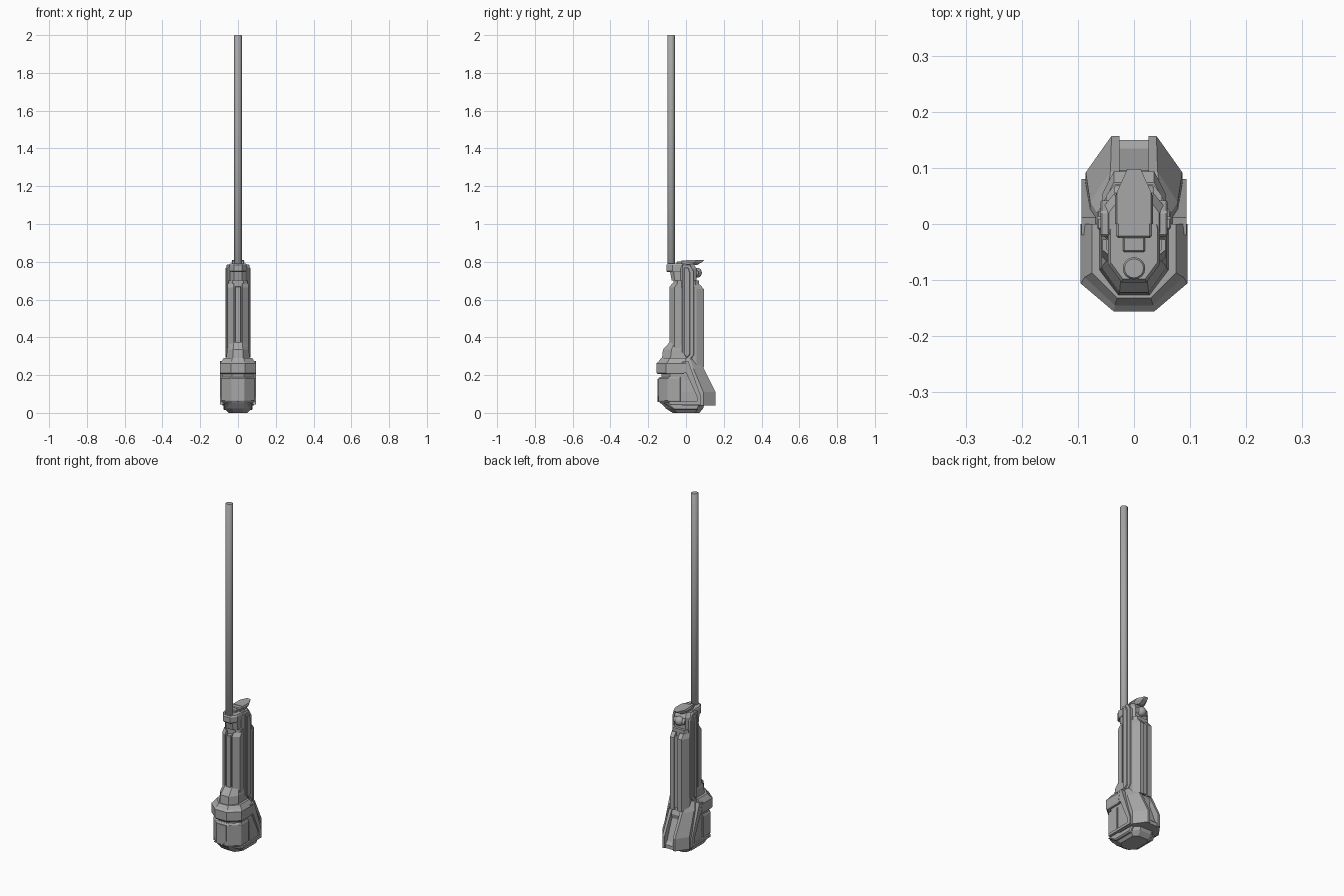
import bpy, bmesh, math

steel = bpy.data.materials.new("brushed grey")
steel.diffuse_color = (0.39, 0.39, 0.39, 1)


def finish(name, bm, bevel=0.0):
    bmesh.ops.recalc_face_normals(bm, faces=bm.faces)
    me = bpy.data.meshes.new(name)
    bm.to_mesh(me)
    bm.free()
    me.materials.append(steel)
    ob = bpy.data.objects.new(name, me)
    bpy.context.collection.objects.link(ob)
    if bevel:
        m = ob.modifiers.new("edge bevel", 'BEVEL')
        m.width, m.segments, m.limit_method = bevel, 1, 'ANGLE'
    return ob


def section(w, yf, yb, wf, cf, wb, cb):
    """Eight-sided outline: half width w, front/back y, end half widths, chamfer depths."""
    half = [(wf, yf), (w, yf + cf), (w, yb - cb), (wb, yb)]
    return half + [(-x, y) for x, y in reversed(half)]


def loft(name, levels, bevel=0.0):
    """Stack of (z, outline) joined into a closed solid."""
    bm = bmesh.new()
    rings = [[bm.verts.new((x, y, z)) for x, y in pts] for z, pts in levels]
    n = len(rings[0])
    for a, b in zip(rings, rings[1:]):
        for i in range(n):
            j = (i + 1) % n
            bm.faces.new((a[i], a[j], b[j], b[i]))
    bm.faces.new(rings[0])
    bm.faces.new(rings[-1])
    return finish(name, bm, bevel)


def side_plates(name, profile, x0, x1, bevel=0.0, both=True):
    """Side profile (y, z) extruded from x0 to x1, repeated on the other side."""
    bm = bmesh.new()
    for s in ((1, -1) if both else (1,)):
        a = [bm.verts.new((s * x0, y, z)) for y, z in profile]
        b = [bm.verts.new((s * x1, y, z)) for y, z in profile]
        n = len(a)
        bm.faces.new(a)
        bm.faces.new(b)
        for i in range(n):
            j = (i + 1) % n
            bm.faces.new((a[i], a[j], b[j], b[i]))
    return finish(name, bm, bevel)


def box(name, x, y0, y1, z0, z1, bevel=0.0):
    return side_plates(name, [(y0, z0), (y1, z0), (y1, z1), (y0, z1)], -x, x, bevel, False)


def round_part(name, r, depth, loc, sides=16, axis='Z'):
    bm = bmesh.new()
    bmesh.ops.create_cone(bm, cap_ends=True, segments=sides, radius1=r, radius2=r, depth=depth)
    ob = finish(name, bm, 0.003)
    ob.location = loc
    if axis == 'X':
        ob.rotation_euler[1] = math.pi / 2
    for p in ob.data.polygons:
        p.use_smooth = len(p.vertices) == 4
    return ob


# Long rod
round_part("rod", 0.02, 1.24, (0, -0.079, 1.38))

# Pommel core with tapered base
loft("pommel_core", [
    (0.0, section(0.05, -0.07, 0.07, 0.025, 0.03, 0.03, 0.02)),
    (0.022, section(0.07, -0.105, 0.09, 0.03, 0.04, 0.035, 0.03)),
    (0.05, section(0.082, -0.13, 0.10, 0.033, 0.045, 0.04, 0.04)),
    (0.23, section(0.082, -0.13, 0.06, 0.033, 0.045, 0.04, 0.04)),
    (0.285, section(0.065, -0.12, 0.05, 0.03, 0.045, 0.04, 0.04)),
])

# Raised front shell of the pommel
loft("pommel_front_shell", [
    (0.05, section(0.078, -0.135, -0.03, 0.03, 0.05, 0.07, 0.01)),
    (0.065, section(0.089, -0.146, -0.03, 0.034, 0.05, 0.089, 0.001)),
    (0.182, section(0.089, -0.146, -0.03, 0.034, 0.05, 0.089, 0.001)),
    (0.19, section(0.085, -0.14, -0.03, 0.034, 0.05, 0.085, 0.001)),
], 0.002)

# Pointed front plate
pts = [(-0.028, 0.18), (0.028, 0.18), (0.028, 0.09), (0, 0.058), (-0.028, 0.09)]
bm = bmesh.new()
f = bm.faces.new([bm.verts.new((x, -0.144, z)) for x, z in pts])
ext = bmesh.ops.extrude_face_region(bm, geom=[f])
bmesh.ops.translate(bm, vec=(0, -0.006, 0),
                    verts=[v for v in ext["geom"] if isinstance(v, bmesh.types.BMVert)])
finish("front_plate", bm)

# Thick collar band on the pommel, chamfered on top
loft("pommel_band", [
    (0.205, section(0.091, -0.15, -0.01, 0.034, 0.05, 0.091, 0.001)),
    (0.212, section(0.095, -0.156, -0.01, 0.036, 0.05, 0.095, 0.001)),
    (0.262, section(0.095, -0.156, 0.0, 0.036, 0.05, 0.095, 0.001)),
    (0.272, section(0.088, -0.145, 0.0, 0.034, 0.05, 0.088, 0.001)),
    (0.290, section(0.075, -0.132, 0.0, 0.03, 0.045, 0.075, 0.001)),
])

# Sloping collar in front of the grip
loft("grip_collar", [
    (0.28, section(0.062, -0.128, 0.02, 0.028, 0.045, 0.05, 0.02)),
    (0.335, section(0.058, -0.122, 0.02, 0.026, 0.045, 0.05, 0.02)),
    (0.376, section(0.045, -0.085, 0.02, 0.022, 0.025, 0.04, 0.02)),
])

# Diagonal side frames and lower rails
side_plates("side_frame", [(-0.02, 0.27), (0.012, 0.275), (0.08, 0.085), (0.08, 0.045),
                           (-0.09, 0.045), (-0.09, 0.06), (0.058, 0.06),
                           (0.058, 0.085), (0.002, 0.21), (-0.02, 0.21)], 0.06, 0.094)
side_plates("base_rail", [(-0.12, 0.052), (0.08, 0.052), (0.06, 0.014), (-0.06, 0.014)],
            0.035, 0.078, 0.006)

# Flared rear shroud in two cheeks with a slot between
for s, side in ((1, "right"), (-1, "left")):
    def cheek(w, yb, cb, wb):
        return [(s * x, y) for x, y in
                [(0.026, -0.02), (w, -0.02), (w, yb - cb), (wb, yb), (0.026, yb)]]
    loft("rear_cheek_" + side, [
        (0.04, cheek(0.086, 0.157, 0.065, 0.04)),
        (0.11, cheek(0.086, 0.157, 0.065, 0.04)),
        (0.235, cheek(0.078, 0.094, 0.055, 0.042)),
        (0.285, cheek(0.066, 0.04, 0.02, 0.05)),
    ])
side_plates("rear_spine", [(-0.02, 0.04), (0.15, 0.04), (0.15, 0.06), (0.135, 0.075),
                           (0.09, 0.19), (0.095, 0.215), (0.085, 0.24), (0, 0.28)],
            -0.027, 0.027, both=False)

# Grip body
loft("grip_core", [
    (0.25, section(0.05, -0.065, 0.07, 0.03, 0.02, 0.035, 0.02)),
    (0.70, section(0.05, -0.065, 0.07, 0.03, 0.02, 0.035, 0.02)),
])
loft("grip_upper", [
    (0.66, section(0.055, -0.03, 0.055, 0.045, 0.01, 0.035, 0.025)),
    (0.765, section(0.055, -0.03, 0.055, 0.045, 0.01, 0.035, 0.025)),
    (0.788, section(0.045, -0.025, 0.04, 0.038, 0.01, 0.03, 0.02)),
])

# Front grip: centre rib and angled side slats
box("front_rib", 0.016, -0.088, -0.03, 0.34, 0.67, 0.003)
for s, side in ((1, "right"), (-1, "left")):
    def slat(k):
        return [(s * x, y) for x, y in
                [(0.022, -0.088 + k), (0.056, -0.06 + k), (0.056, -0.028), (0.022, -0.028)]]
    loft("front_slat_" + side, [(0.34, slat(0)), (0.665, slat(0)), (0.685, slat(0.014))])

# Back grip: two long strips with a groove and a thin spine
for s, side in ((1, "right"), (-1, "left")):
    def strip(k):
        return [(s * x, y) for x, y in
                [(0.012, 0.03), (0.056, 0.03), (0.056, 0.055 - k), (0.036, 0.094 - k), (0.012, 0.094 - k)]]
    loft("back_strip_" + side, [(0.24, strip(0)), (0.655, strip(0)), (0.68, strip(0.02))])
box("back_spine", 0.013, 0.03, 0.085, 0.25, 0.66)

# Long side rails with pointed ends and a raised inner bar
side_plates("side_rail", [(-0.022, 0.30), (-0.005, 0.278), (0.02, 0.278), (0.042, 0.305),
                          (0.042, 0.75), (0.022, 0.785), (-0.022, 0.785)], 0.04, 0.060, 0.003)
side_plates("side_bar", [(-0.010, 0.31), (0.003, 0.29), (0.022, 0.31), (0.022, 0.74),
                         (0.012, 0.77), (-0.010, 0.77)], 0.05, 0.066, 0.003)

# Emitter head holding the rod
loft("emitter_block", [
    (0.745, section(0.042, -0.098, 0.0, 0.02, 0.03, 0.04, 0.01)),
    (0.752, section(0.046, -0.104, 0.0, 0.022, 0.032, 0.04, 0.01)),
    (0.782, section(0.046, -0.104, 0.0, 0.022, 0.032, 0.04, 0.01)),
    (0.790, section(0.042, -0.098, 0.0, 0.02, 0.03, 0.04, 0.01)),
])
loft("emitter_neck", [
    (0.70, section(0.04, -0.075, 0.0, 0.022, 0.015, 0.035, 0.01)),
    (0.75, section(0.04, -0.085, 0.0, 0.022, 0.02, 0.035, 0.01)),
])

# Lever on top: front tongue, middle block and rear fin
box("lever_tongue", 0.02, -0.05, -0.01, 0.785, 0.802, 0.003)
box("lever_block", 0.032, -0.025, 0.03, 0.78, 0.808, 0.004)
loft("lever_fin", [
    (0.784, section(0.03, 0.0, 0.06, 0.03, 0.002, 0.012, 0.03)),
    (0.800, section(0.034, 0.0, 0.088, 0.034, 0.002, 0.013, 0.04)),
    (0.810, section(0.030, 0.0, 0.098, 0.03, 0.002, 0.012, 0.04)),
])

# Round pivot knob at the back below the lever
bm = bmesh.new()
bmesh.ops.create_uvsphere(bm, u_segments=16, v_segments=10, radius=0.026)
for fc in bm.faces:
    fc.smooth = True
knob = finish("pivot_knob", bm)
knob.location = (0, 0.058, 0.742)
round_part("pivot_pin", 0.017, 0.07, (0, 0.052, 0.742), 12, 'X')
